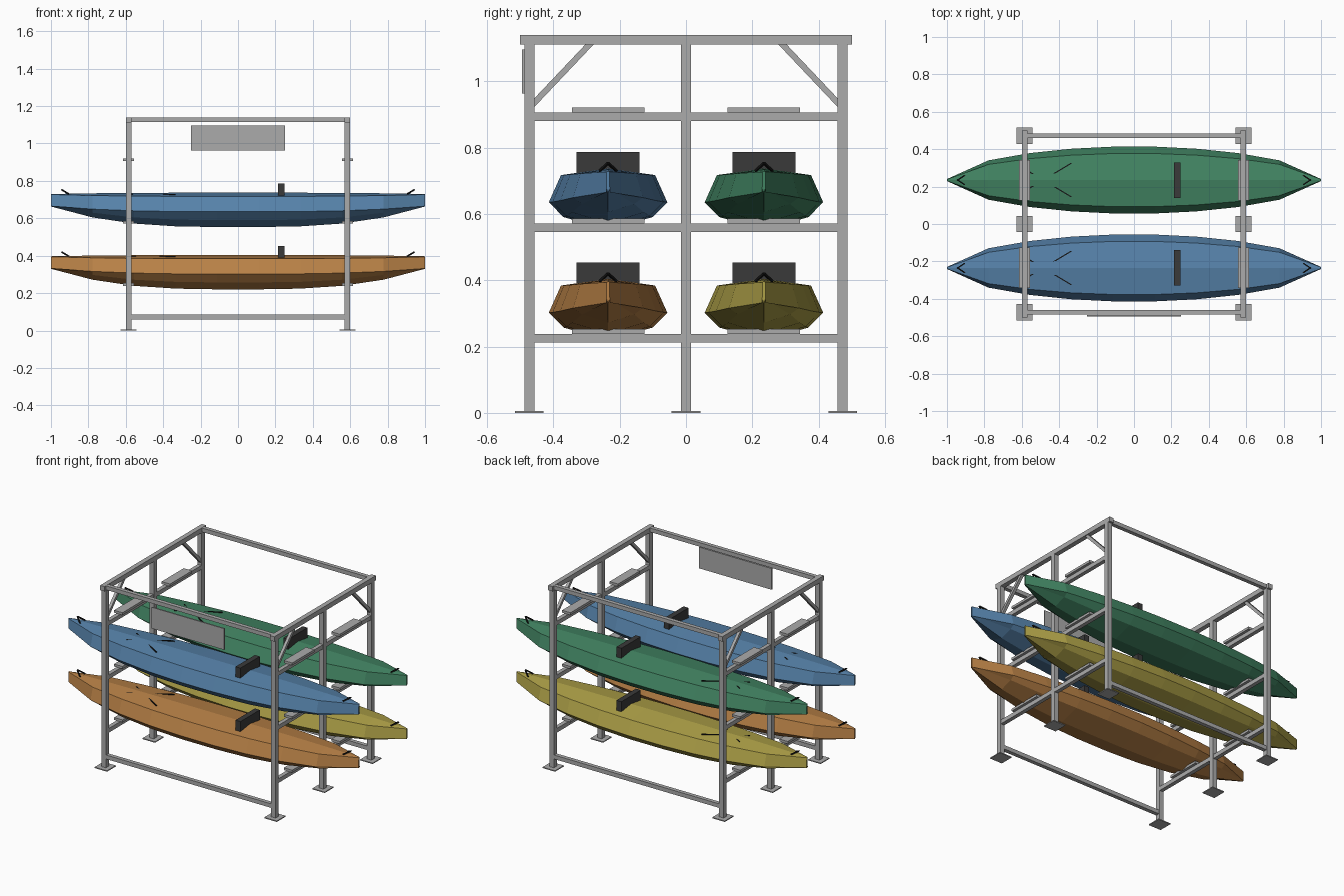
import bpy, math
from mathutils import Vector

cube = bpy.data.objects.get("Cube")
if cube:
    bpy.data.objects.remove(cube, do_unlink=True)


def material(name, rgb):
    m = bpy.data.materials.new(name)
    m.use_nodes = True
    m.diffuse_color = (*rgb, 1)
    m.node_tree.nodes["Principled BSDF"].inputs["Base Color"].default_value = (*rgb, 1)
    return m


STEEL = material("grey steel", (0.41, 0.41, 0.41))
DARK = material("dark foam", (0.042, 0.042, 0.042))
CORD = material("black cord", (0.008, 0.008, 0.008))
BLUE = material("blue hull", (0.093, 0.223, 0.4))
GREEN = material("green hull", (0.055, 0.235, 0.125))
ORANGE = material("orange hull", (0.48, 0.22, 0.062))
YELLOW = material("yellow hull", (0.43, 0.36, 0.065))


def mesh_object(name, verts, faces, mat):
    me = bpy.data.meshes.new(name)
    me.from_pydata(verts, [], faces)
    me.materials.append(mat)
    ob = bpy.data.objects.new(name, me)
    bpy.context.collection.objects.link(ob)
    return ob


def box(name, lo, hi, mat=STEEL):
    verts = [(x, y, z) for x in (lo[0], hi[0]) for y in (lo[1], hi[1]) for z in (lo[2], hi[2])]
    faces = [(0, 1, 3, 2), (4, 6, 7, 5), (0, 4, 5, 1), (2, 3, 7, 6), (0, 2, 6, 4), (1, 5, 7, 3)]
    return mesh_object(name, verts, faces, mat)


def bar(name, a, b, thick, mat):
    """Square bar between two points."""
    a, b = Vector(a), Vector(b)
    h = thick / 2
    ob = box(name, (-h, -h, 0), (h, h, (b - a).length), mat)
    ob.location = a
    ob.rotation_euler = (b - a).to_track_quat("Z", "Y").to_euler()
    return ob


# Rack frame
T = 0.015
PX, PY, TOP = 0.585, 0.472, 1.14
LEVELS = (0.212, 0.545, 0.88)
for x in (-PX, PX):
    for y in (-PY, 0, PY):
        box("post", (x - T, y - T, 0), (x + T, y + T, 1.11))
        box("base_plate", (x - 0.043, y - 0.043, 0), (x + 0.043, y + 0.043, 0.006))
    box("top_side_beam", (x - T, -0.5, 1.11), (x + T, 0.5, TOP))
    for z in LEVELS:
        for s in (-1, 1):
            y0, y1 = sorted((s * T, s * (PY - T)))
            box("shelf_beam", (x - 0.0125, y0, z), (x + 0.0125, y1, z + 0.026))
            y0, y1 = sorted((s * 0.125, s * 0.343))
            box("support_pad", (x - 0.029, y0, z + 0.026), (x + 0.029, y1, z + 0.041))
    for s in (-1, 1):
        bar("corner_brace", (x, s * 0.465, 0.927), (x, s * 0.285, 1.117), 0.018, STEEL)
for y in (-PY, PY):
    box("top_long_beam", (-PX, y - 0.0125, 1.114), (PX, y + 0.0125, 1.139))
    box("bottom_long_beam", (-PX, y - 0.0125, 0.06), (PX, y + 0.0125, 0.085))
box("sign_panel", (-0.25, -0.494, 0.963), (0.25, -0.486, 1.095))


# Boats: faceted hull lofted through evenly spaced stations
def section(x):
    """Eight-point ring, heights measured from the shelf reference."""
    a = abs(x)
    w = max(0.03, math.sin(math.pi * (x + 1) / 2) ** 0.5)
    rise = a ** 3
    half = [(0.135 * w, 0.04 + 0.085 * rise),
            (0.18 * w, 0.085 + 0.03 * rise),
            (0.143 * w, 0.167 + 0.01 * rise)]
    ring = [(0, 0.003 + 0.11 * rise)] + half + [(0, 0.187 - 0.007 * rise)]
    return ring + [(-y, z) for y, z in reversed(half)]


def boat(colour, mat, cy, cz):
    stations, n = 10, 8
    verts = [(x, cy + y, cz + z)
             for x in (2 * i / (stations - 1) - 1 for i in range(stations))
             for y, z in section(x)]
    faces = [(i * n + j, (i + 1) * n + j, (i + 1) * n + (j + 1) % n, i * n + (j + 1) % n)
             for i in range(stations - 1) for j in range(n)]
    faces += [tuple(range(n)), tuple(reversed(range(len(verts) - n, len(verts))))]
    mesh_object(colour + "_hull", verts, faces, mat)

    box(colour + "_back_rest", (0.214, cy - 0.095, cz + 0.165),
        (0.248, cy + 0.095, cz + 0.236), DARK)
    for s in (-1, 1):
        # Crossed deck cords and end grab loops
        bar(colour + "_deck_cord", (-0.335, cy + s * 0.09, cz + 0.178),
            (-0.57, cy - s * 0.05, cz + 0.178), 0.006, CORD)
        for e in (-1, 1):
            bar(colour + "_grab_loop", (e * 0.905, cy + s * 0.025, cz + 0.18),
                (e * 0.943, cy, cz + 0.203), 0.007, CORD)


boat("blue", BLUE, -0.235, 0.55)
boat("green", GREEN, 0.235, 0.55)
boat("orange", ORANGE, -0.235, 0.217)
boat("yellow", YELLOW, 0.235, 0.217)
